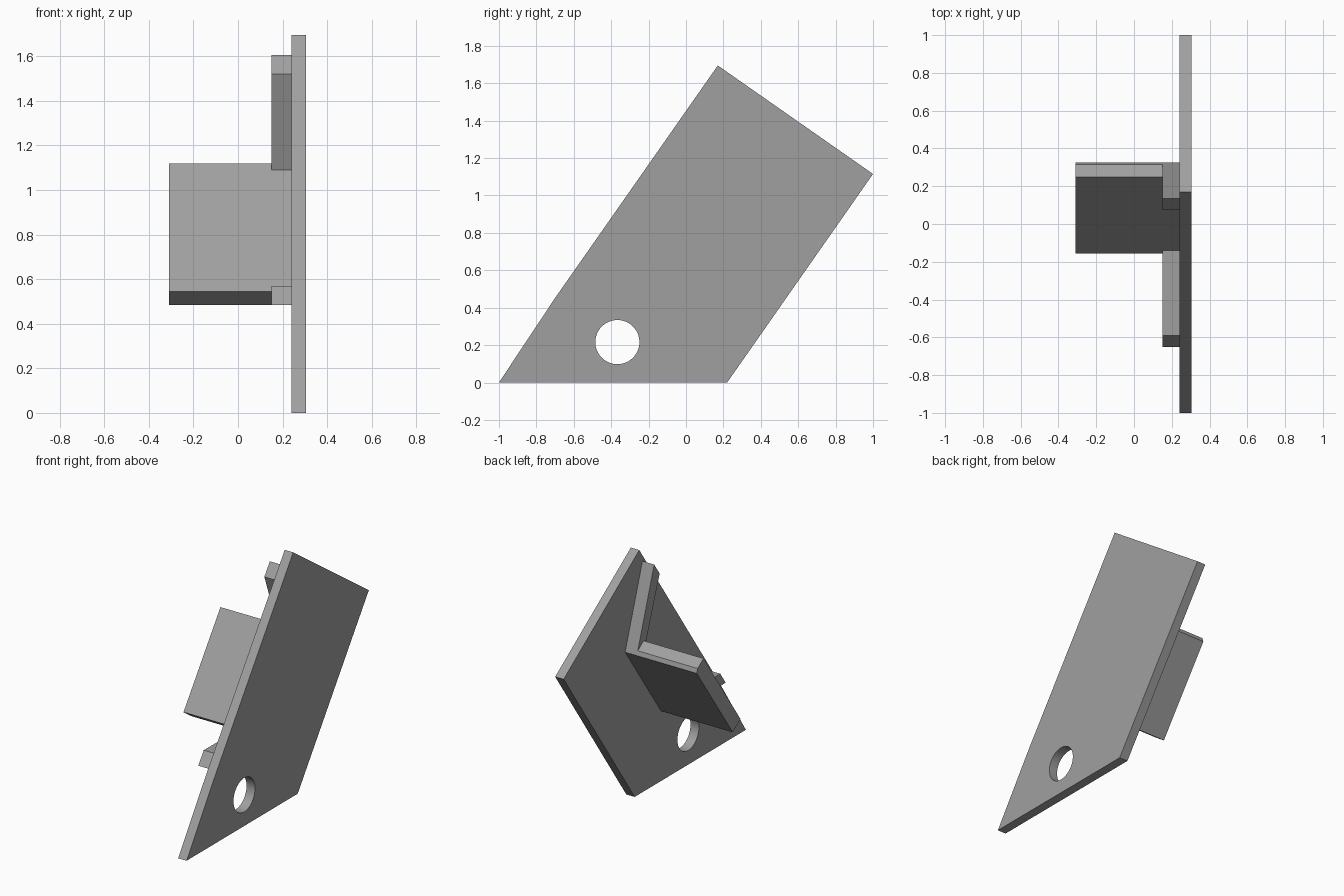
import bpy, bmesh, math

if "Cube" in bpy.data.objects:
    bpy.data.objects.remove(bpy.data.objects["Cube"])

grey = bpy.data.materials.new("plain_grey")
grey.diffuse_color = (0.35, 0.35, 0.35, 1.0)
grey.use_nodes = True
grey.node_tree.nodes["Principled BSDF"].inputs["Base Color"].default_value = grey.diffuse_color


def extrude_profile(name, profile, x0, x1):
    """Extrude a (y, z) outline along x from x0 to x1."""
    bm = bmesh.new()
    base = bm.faces.new([bm.verts.new((x0, y, z)) for y, z in profile])
    side = bmesh.ops.extrude_face_region(bm, geom=[base])["geom"]
    moved = [v for v in side if isinstance(v, bmesh.types.BMVert)]
    bmesh.ops.translate(bm, verts=moved, vec=(x1 - x0, 0, 0))
    bmesh.ops.recalc_face_normals(bm, faces=bm.faces[:])
    mesh = bpy.data.meshes.new(name)
    bm.to_mesh(mesh)
    bm.free()
    mesh.materials.append(grey)
    obj = bpy.data.objects.new(name, mesh)
    bpy.context.collection.objects.link(obj)
    return obj


# Slanted side plate
plate = extrude_profile("side_plate", [
    (-1.0, 0.0), (0.22, 0.0), (1.0, 1.115), (0.17, 1.695), (-0.70, 0.452)],
    0.24, 0.305)

# Round hole through the plate
circle = [(-0.367 + 0.118 * math.cos(2 * math.pi * i / 48),
           0.216 + 0.118 * math.sin(2 * math.pi * i / 48)) for i in range(48)]
cutter = extrude_profile("hole_cutter", circle, 0.15, 0.40)
cut = plate.modifiers.new("hole", 'BOOLEAN')
cut.operation = 'DIFFERENCE'
cut.solver = 'EXACT'
cut.object = cutter
bpy.context.view_layer.objects.active = plate
bpy.ops.object.modifier_apply(modifier=cut.name)
bpy.data.objects.remove(cutter)

# Wide shelf standing out from the plate
extrude_profile("shelf", [
    (-0.155, 0.545), (0.25, 1.12), (0.315, 1.075), (0.325, 1.045),
    (-0.07, 0.485)], -0.31, 0.24)

# Narrow ribs spreading from both ends of the shelf
extrude_profile("upper_rib", [
    (0.075, 1.52), (0.135, 1.605), (0.315, 1.075), (0.25, 1.12),
    (0.229, 1.09)], 0.15, 0.24)
extrude_profile("lower_rib", [
    (-0.65, 0.485), (-0.59, 0.57), (-0.14, 0.567), (-0.155, 0.545),
    (-0.07, 0.485)], 0.15, 0.24)
